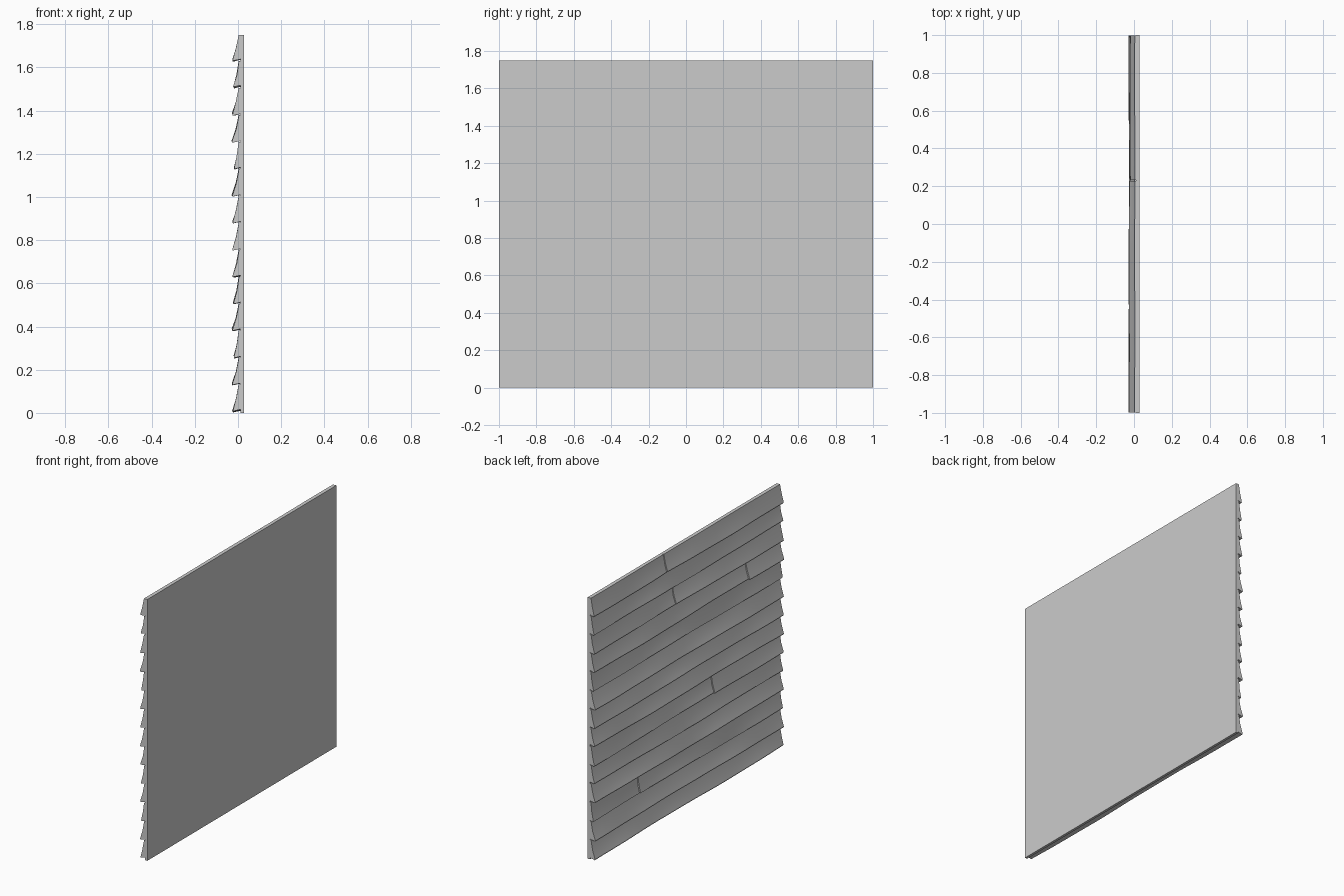
import bpy, bmesh, math, random

if "Cube" in bpy.data.objects:
    bpy.data.objects.remove(bpy.data.objects["Cube"])

random.seed(4)
ROWS, H, TOP = 14, 0.125, 1.75
BACK, FRONT = 0.028, 0.011


def finish(name, bm):
    bmesh.ops.recalc_face_normals(bm, faces=bm.faces)
    me = bpy.data.meshes.new(name)
    bm.to_mesh(me)
    bm.free()
    ob = bpy.data.objects.new(name, me)
    bpy.context.collection.objects.link(ob)
    bpy.context.view_layer.objects.active = ob
    ob.select_set(True)
    bpy.ops.object.shade_smooth_by_angle(angle=math.radians(30))
    ob.select_set(False)
    return ob


def board(name, y0, y1, z0, depth, tilt=0.0):
    """Wedge-shaped lap board lofted along y with a gentle hand-cut warp."""
    n = max(4, int((y1 - y0) * 12))
    p = [random.uniform(0, 6.28) for _ in range(4)]
    bm = bmesh.new()
    rings = []
    for i in range(n + 1):
        t = i / n
        y = y0 + (y1 - y0) * t
        wx = 0.0015 * math.sin(5 * y + p[0]) + 0.001 * math.sin(13 * y + p[1])
        wm = 0.0018 * math.sin(8 * y + p[2])
        wz = 0.003 * math.sin(4 * y + p[3]) + tilt * (t - 0.5)
        zb = max(z0 + 0.006 + wz, 0.0)
        zt = min(z0 + H + 0.006, TOP)
        section = [
            (FRONT + 0.002, zb + 0.008),
            (-depth + 0.002 + wx, zb),
            (-depth + wx, zb + 0.005),
            (-depth * 0.45 + 0.003 + wm, z0 + H * 0.52),
            (0.004 + wm * 0.5, zt),
            (FRONT + 0.002, zt),
        ]
        rings.append([bm.verts.new((x, y, z)) for x, z in section])
    k = len(rings[0])
    for a, b in zip(rings, rings[1:]):
        for j in range(k):
            bm.faces.new((a[j], a[(j + 1) % k], b[(j + 1) % k], b[j]))
    bm.faces.new(rings[0])
    bm.faces.new(rings[-1])
    return finish(name, bm)


# Flat backing panel
bm = bmesh.new()
bmesh.ops.create_cube(bm, size=1)
for v in bm.verts:
    v.co.x = BACK if v.co.x > 0 else FRONT
    v.co.y *= 2
    v.co.z = (v.co.z + 0.5) * TOP
finish("backing_panel", bm)

# Overlapping boards; some rows are split by a butt joint
depths = [25, 26, 18, 27, 21, 24, 24, 24, 27, 17, 28, 26, 20, 25]
joints = {2: 0.51, 5: -0.27, 10: -0.63, 11: 0.14, 13: 0.23}
for r in range(ROWS):
    d = depths[r] / 1000
    if r in joints:
        j = joints[r]
        board(f"board_{r}_a", -0.999, j - 0.003, r * H, d, 0.004)
        board(f"board_{r}_b", j + 0.003, 0.999, r * H, d - 0.005, -0.006)
    else:
        board(f"board_{r}", -0.999, 0.999, r * H, d, random.uniform(-0.004, 0.004))
